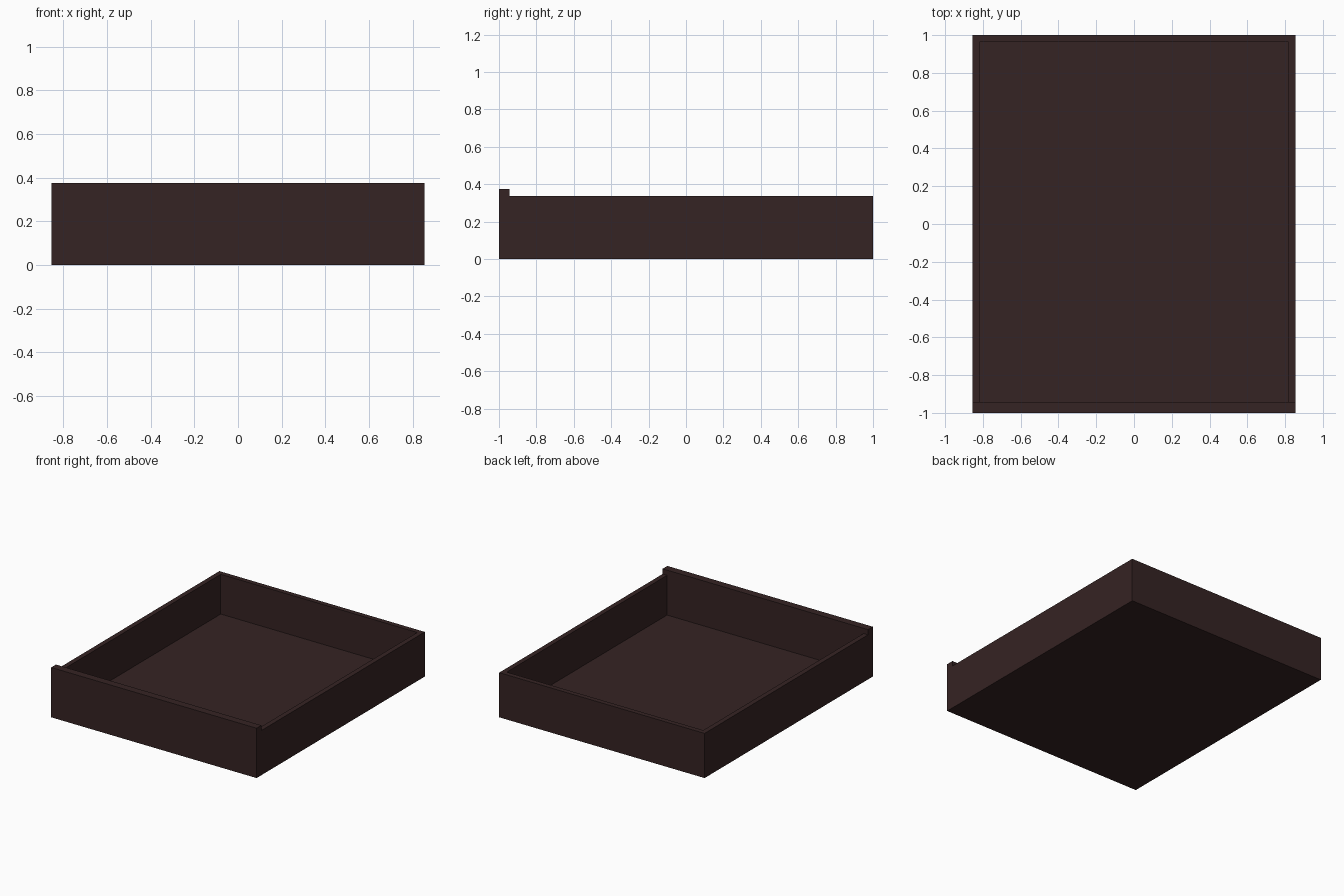
import bpy

if "Cube" in bpy.data.objects:
    bpy.data.objects.remove(bpy.data.objects["Cube"])

wood = bpy.data.materials.new("dark brown wood")
wood.diffuse_color = (0.036, 0.0168, 0.0168, 1)
wood.use_nodes = True
wood.node_tree.nodes["Principled BSDF"].inputs["Base Color"].default_value = wood.diffuse_color


def box(name, lo, hi):
    """Axis-aligned box between two corners."""
    v = [(x, y, z) for x in (lo[0], hi[0]) for y in (lo[1], hi[1]) for z in (lo[2], hi[2])]
    f = [(0, 1, 3, 2), (4, 6, 7, 5), (0, 4, 5, 1), (2, 3, 7, 6), (0, 2, 6, 4), (1, 5, 7, 3)]
    me = bpy.data.meshes.new(name)
    me.from_pydata(v, [], f)
    me.materials.append(wood)
    ob = bpy.data.objects.new(name, me)
    bpy.context.collection.objects.link(ob)
    return ob


W, T, H = 0.855, 0.037, 0.336   # half width, board thickness, wall height
FRONT = -0.943                  # back face of the front panel

# Taller front panel
box("front_panel", (-W, -1, 0), (W, FRONT, 0.375))
# Side walls
box("left_side", (-W, FRONT, 0), (-W + T, 1, H))
box("right_side", (W - T, FRONT, 0), (W, 1, H))
# Back wall and floor fitted between the sides
box("back_panel", (-W + T, 1 - T, 0), (W - T, 1, H))
box("floor_panel", (-W + T, FRONT, 0), (W - T, 1 - T, T))
